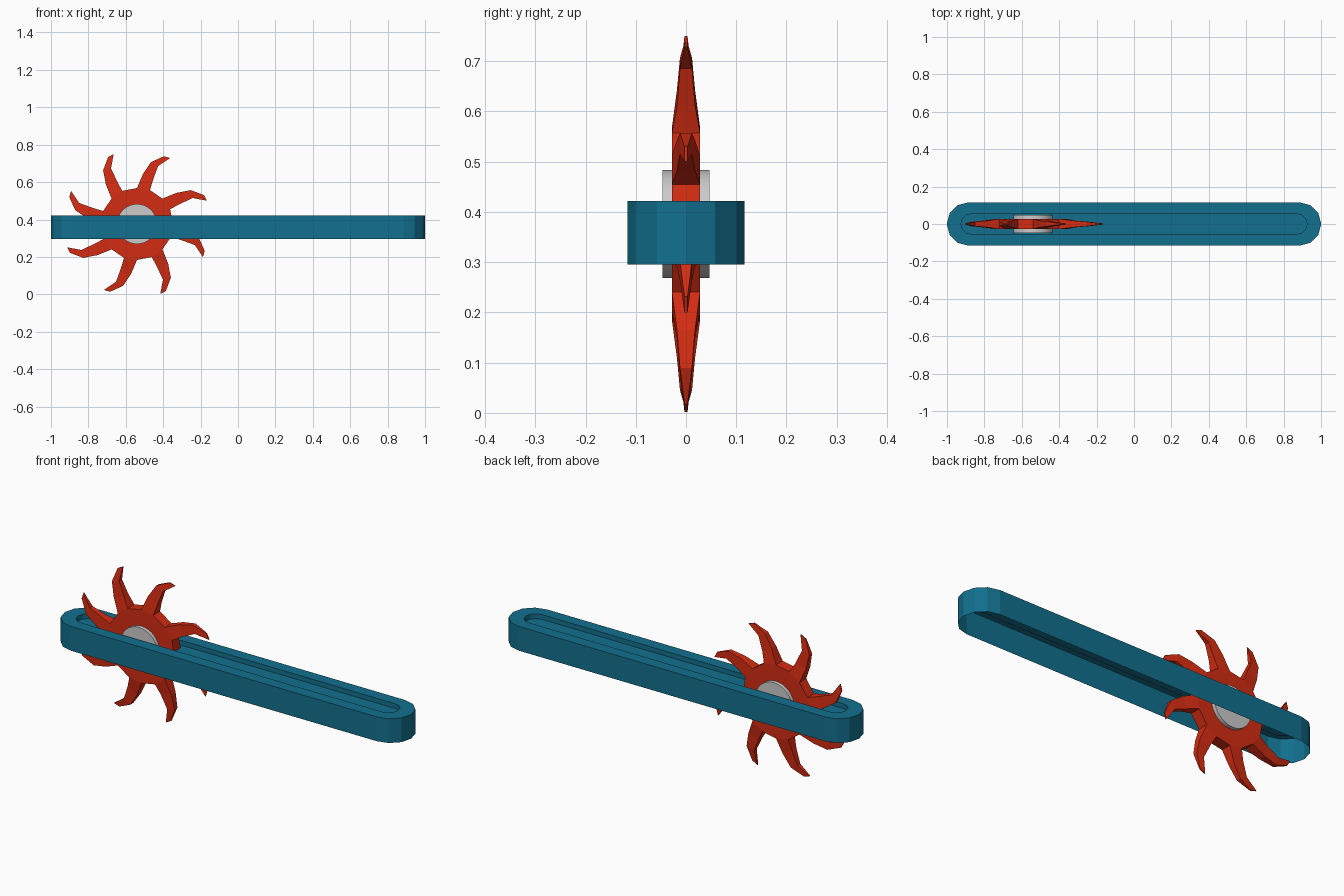
import bpy, bmesh, math

if "Cube" in bpy.data.objects:
    bpy.data.objects.remove(bpy.data.objects["Cube"])

CX, CZ = -0.54, 0.376      # saw axle position
TOP, BOTTOM, FLOOR = 0.422, 0.295, 0.397


def paint(ob, name, rgb):
    m = bpy.data.materials.new(name)
    m.diffuse_color = (*rgb, 1)
    m.use_nodes = True
    m.node_tree.nodes["Principled BSDF"].inputs["Base Color"].default_value = m.diffuse_color
    ob.data.materials.append(m)


def make(name, bm):
    me = bpy.data.meshes.new(name)
    bm.to_mesh(me)
    bm.free()
    ob = bpy.data.objects.new(name, me)
    bpy.context.collection.objects.link(ob)
    return ob


def stadium(bm, c, r, z):
    """Loop of verts: two half circles of six segments each."""
    loop = []
    for side, start in ((1, -90), (-1, 90)):
        for i in range(7):
            a = math.radians(start + 30 * i)
            loop.append(bm.verts.new((side * c + r * math.cos(a), r * math.sin(a), z)))
    return loop


def bridge(bm, a, b):
    n = len(a)
    for i in range(n):
        j = (i + 1) % n
        bm.faces.new((a[i], a[j], b[j], b[i]))


# Track: shell open underneath, with a shallow groove in the top
bm = bmesh.new()
loops = [stadium(bm, 0.885, 0.116, BOTTOM), stadium(bm, 0.885, 0.116, TOP),
         stadium(bm, 0.87, 0.055, TOP), stadium(bm, 0.87, 0.055, FLOOR)]
for a, b in zip(loops, loops[1:]):
    bridge(bm, a, b)
bm.faces.new(loops[-1])
track = make("track", bm)
paint(track, "track_blue", (0.006, 0.16, 0.27))

# Saw blade: 16-sided disc with eight curved, tapering teeth
# tooth stations: (radius, angle) on both edges, half thickness
stations = [((0.192, 90), (0.194, 69), 0.028),
            ((0.269, 83.2), (0.250, 70), 0.018),
            ((0.339, 77.3), (0.329, 70), 0.012),
            ((0.390, 68.3), (0.394, 63.4), 0.003)]


def point(bm, ra, turn, y):
    a = math.radians(ra[1] + turn)
    return bm.verts.new((CX + ra[0] * math.cos(a), y, CZ + ra[0] * math.sin(a)))


bm = bmesh.new()
front, back = [], []
for k in range(8):
    rings = []
    for lead, trail, h in stations:
        rings.append([point(bm, lead, -45 * k, -h), point(bm, trail, -45 * k, -h),
                      point(bm, trail, -45 * k, h), point(bm, lead, -45 * k, h)])
    for a, b in zip(rings, rings[1:]):
        bridge(bm, a, b)
    bm.faces.new(rings[-1])
    front += rings[0][:2]
    back += [rings[0][3], rings[0][2]]
for i in range(1, 16, 2):     # rim between the teeth
    j = (i + 1) % 16
    bm.faces.new((front[i], front[j], back[j], back[i]))
bm.faces.new(front)
bm.faces.new(back[::-1])
bmesh.ops.recalc_face_normals(bm, faces=bm.faces)
blade = make("saw_blade", bm)
paint(blade, "blade_red", (0.65, 0.025, 0.006))

# Hub: grey disc through the blade
bpy.ops.mesh.primitive_cylinder_add(vertices=32, radius=0.107, depth=0.094,
                                    location=(CX, 0, CZ), rotation=(math.pi / 2, 0, 0))
hub = bpy.context.object
hub.name = "hub"
bpy.ops.object.shade_smooth_by_angle(angle=math.radians(35))
